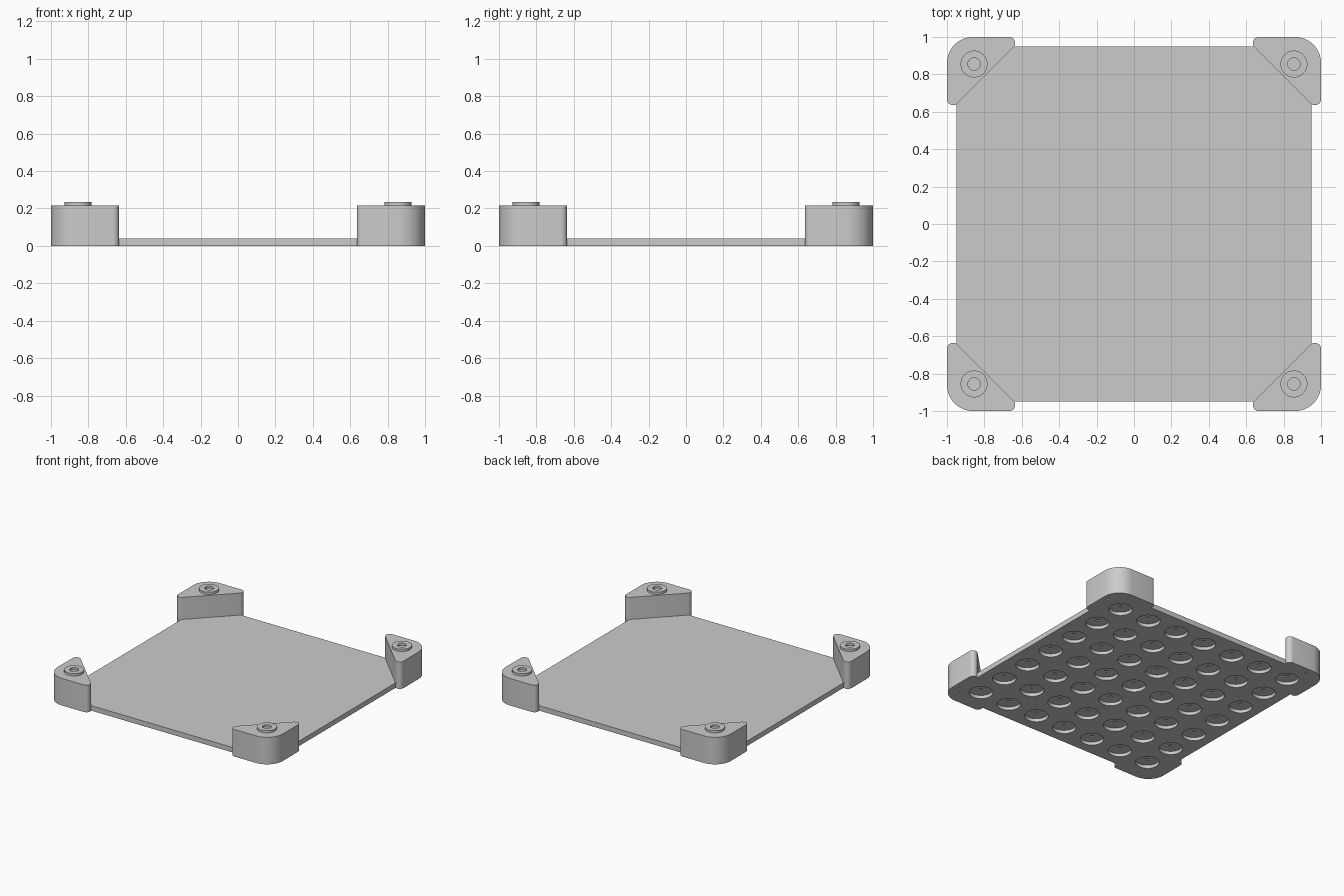
import bpy, bmesh
from math import sin, cos, pi, radians

if "Cube" in bpy.data.objects:
    bpy.data.objects.remove(bpy.data.objects["Cube"])

# Single grey plastic
GREY = (0.6, 0.6, 0.6, 1)
grey = bpy.data.materials.new("light grey plastic")
grey.use_nodes = True
grey.diffuse_color = GREY
grey.node_tree.nodes["Principled BSDF"].inputs["Base Color"].default_value = GREY


def finish(name, bm):
    bmesh.ops.recalc_face_normals(bm, faces=bm.faces)
    mesh = bpy.data.meshes.new(name)
    bm.to_mesh(mesh)
    bm.free()
    mesh.materials.append(grey)
    obj = bpy.data.objects.new(name, mesh)
    bpy.context.collection.objects.link(obj)
    return obj


def smooth(obj):
    bpy.ops.object.select_all(action="DESELECT")
    obj.select_set(True)
    bpy.context.view_layer.objects.active = obj
    bpy.ops.object.shade_smooth_by_angle(angle=radians(30))


def arc(cx, cy, r, start, end, steps):
    angles = [radians(start + (end - start) * i / steps) for i in range(steps + 1)]
    return [(cx + r * cos(a), cy + r * sin(a)) for a in angles]


def corner(trim):
    """Outline of one corner lobe; trim stops the small arcs at the plate edge."""
    return (arc(0.967, 0.668, 0.033, 225 + trim, 360, 8)
            + arc(0.86, 0.86, 0.14, 0, 90, 16)
            + arc(0.668, 0.967, 0.033, 90, 225 - trim, 8))


def quarter_turn(points, k):
    for _ in range(k):
        points = [(-y, x) for x, y in points]
    return points


def prism(bm, outline, z0, z1):
    low = [bm.verts.new((x, y, z0)) for x, y in outline]
    high = [bm.verts.new((x, y, z1)) for x, y in outline]
    bm.faces.new(low)
    bm.faces.new(high)
    n = len(low)
    for i in range(n):
        j = (i + 1) % n
        bm.faces.new((low[i], low[j], high[j], high[i]))


def lathe(bm, cx, cy, profile, sides):
    """Stacked rings from the (radius, height) profile, capped at both ends."""
    rings = [[bm.verts.new((cx + r * cos(2 * pi * i / sides),
                            cy + r * sin(2 * pi * i / sides), z))
              for i in range(sides)] for r, z in profile]
    for a, b in zip(rings, rings[1:]):
        for i in range(sides):
            j = (i + 1) % sides
            bm.faces.new((a[i], a[j], b[j], b[i]))
    bm.faces.new(rings[0])
    bm.faces.new(rings[-1])


# Base plate with lobed corners
outline = []
for k in range(4):
    outline += quarter_turn(corner(14), k)
bm = bmesh.new()
prism(bm, outline, 0, 0.04)
plate = finish("base_plate", bm)

# Grid of stepped round pockets and small corner holes under the plate
bm = bmesh.new()
PITCH = 0.263
for i in range(-3, 4):
    for j in range(-3, 4):
        lathe(bm, i * PITCH, j * PITCH,
              [(0.086, -0.02), (0.086, 0.026), (0.012, 0.026), (0.012, 0.033)], 32)
for k in range(4):
    for x, y in quarter_turn([(0.84, 0.95), (0.95, 0.84)], k):
        lathe(bm, x, y, [(0.01, -0.02), (0.01, 0.025)], 12)
cutter = finish("pocket_cutter", bm)
cutter.hide_render = True
cut = plate.modifiers.new("pockets", "BOOLEAN")
cut.operation = "DIFFERENCE"
cut.solver = "EXACT"
cut.object = cutter
bpy.ops.object.select_all(action="DESELECT")
bpy.context.view_layer.objects.active = plate
plate.select_set(True)
bpy.ops.object.modifier_apply(modifier=cut.name)
bpy.data.objects.remove(cutter)
smooth(plate)

# Corner posts, each with a raised ring around a blind hole
for k, side in enumerate(("back_left", "back_right", "front_right", "front_left")):
    bm = bmesh.new()
    prism(bm, quarter_turn(corner(0), k), 0.04, 0.217)
    smooth(finish(side + "_post", bm))
    (x, y), = quarter_turn([(0.855, 0.855)], k)
    bm = bmesh.new()
    lathe(bm, x, y, [(0.072, 0.217), (0.072, 0.235), (0.033, 0.235), (0.033, 0.218)], 40)
    smooth(finish(side + "_ring", bm))
